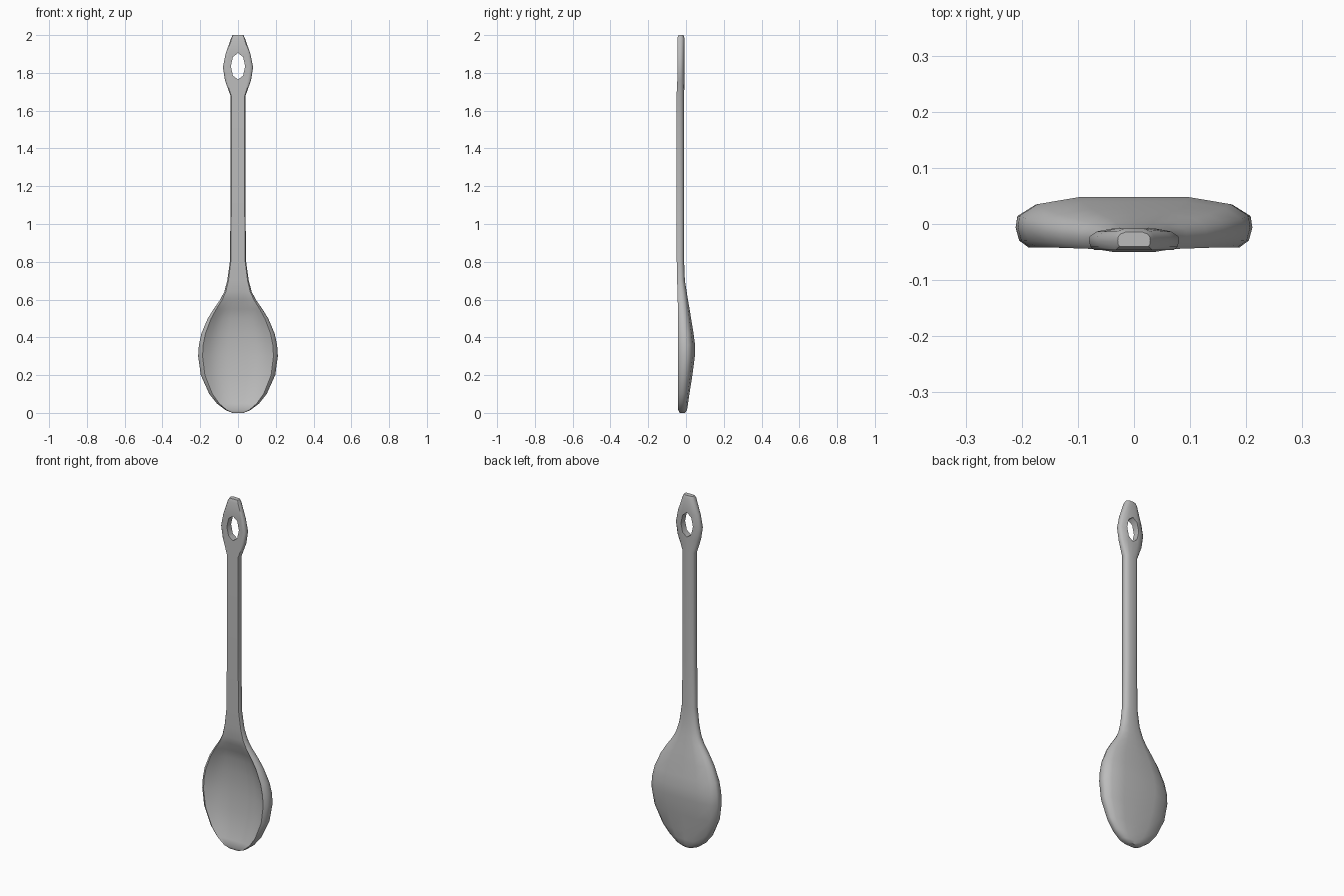
import bpy
import bmesh
import math

cube = bpy.data.objects.get("Cube")
if cube:
    bpy.data.objects.remove(cube)

# One plain grey for the whole spoon
grey = bpy.data.materials.new("plain grey")
grey.use_nodes = True
colour = (0.5, 0.5, 0.5, 1)
grey.diffuse_color = colour
grey.node_tree.nodes["Principled BSDF"].inputs["Base Color"].default_value = colour

# Stations up the spoon: height, half width, front y, back y, hollow depth
STATIONS = [
    (0.0, .03, -.034, -.005, 0), (.015, .066, -.041, .005, 0),
    (.05, .112, -.042, .011, .012), (.1, .152, -.042, .018, .028),
    (.2, .197, -.042, .034, .045), (.3, .211, -.042, .047, .052),
    (.36, .207, -.042, .048, .053), (.42, .194, -.042, .04, .05),
    (.5, .16, -.042, .027, .042), (.55, .129, -.043, .019, .028),
    (.6, .094, -.044, .01, .008), (.64, .073, -.045, .004, 0),
    (.7, .057, -.047, -.006, 0), (.8, .043, -.049, -.01, 0),
    (1.05, .04, -.05, -.01, 0), (1.68, .04, -.05, -.01, 0),
    (1.76, .069, -.046, -.008, 0), (1.83, .08, -.046, -.008, 0),
    (1.9, .066, -.046, -.008, 0), (1.985, .036, -.046, -.008, 0),
    (2.0, .029, -.04, -.014, 0),
]

# Half section: share of width, share of thickness, share of hollow
HALF = [
    (0, 0, 1), (.25, 0, 1), (.48, 0, .9), (.72, 0, .5), (.89, 0, 0),
    (.97, .14, 0), (1, .4, 0), (.985, .63, 0), (.83, .86, 0), (.47, 1, 0), (0, 1, 0),
]
SECTION = HALF + [(-u, v, d) for u, v, d in HALF[-2:0:-1]]


def make_object(name, bm):
    bmesh.ops.recalc_face_normals(bm, faces=bm.faces)
    mesh = bpy.data.meshes.new(name)
    bm.to_mesh(mesh)
    bm.free()
    mesh.materials.append(grey)
    obj = bpy.data.objects.new(name, mesh)
    bpy.context.collection.objects.link(obj)
    return obj


def loft(name, rings):
    bm = bmesh.new()
    loops = [[bm.verts.new(p) for p in ring] for ring in rings]
    for low, high in zip(loops, loops[1:]):
        for i in range(len(low)):
            j = (i + 1) % len(low)
            bm.faces.new((low[i], low[j], high[j], high[i]))
    bm.faces.new(loops[0])
    bm.faces.new(loops[-1])
    return make_object(name, bm)


# Bowl, handle and hanging end in one continuous loft
spoon = loft("spoon", [
    [(u * w, front + v * (back - front) + d * hollow, z) for u, v, d in SECTION]
    for z, w, front, back, hollow in STATIONS])

# Faceted oval hole through the hanging end
angles = [math.tau * i / 8 for i in range(8)]
cutter = loft("hole_cutter", [
    [(.038 * math.sin(a), y, 1.835 + .07 * math.cos(a)) for a in angles]
    for y in (-.2, .2)])
cutter.hide_render = True

bpy.ops.object.select_all(action="DESELECT")
spoon.select_set(True)
bpy.context.view_layer.objects.active = spoon
cut = spoon.modifiers.new("hanging hole", "BOOLEAN")
cut.operation = "DIFFERENCE"
cut.solver = "EXACT"
cut.object = cutter
bpy.ops.object.modifier_apply(modifier=cut.name)
bpy.data.objects.remove(cutter)

bpy.ops.object.shade_smooth_by_angle(angle=math.radians(50))
